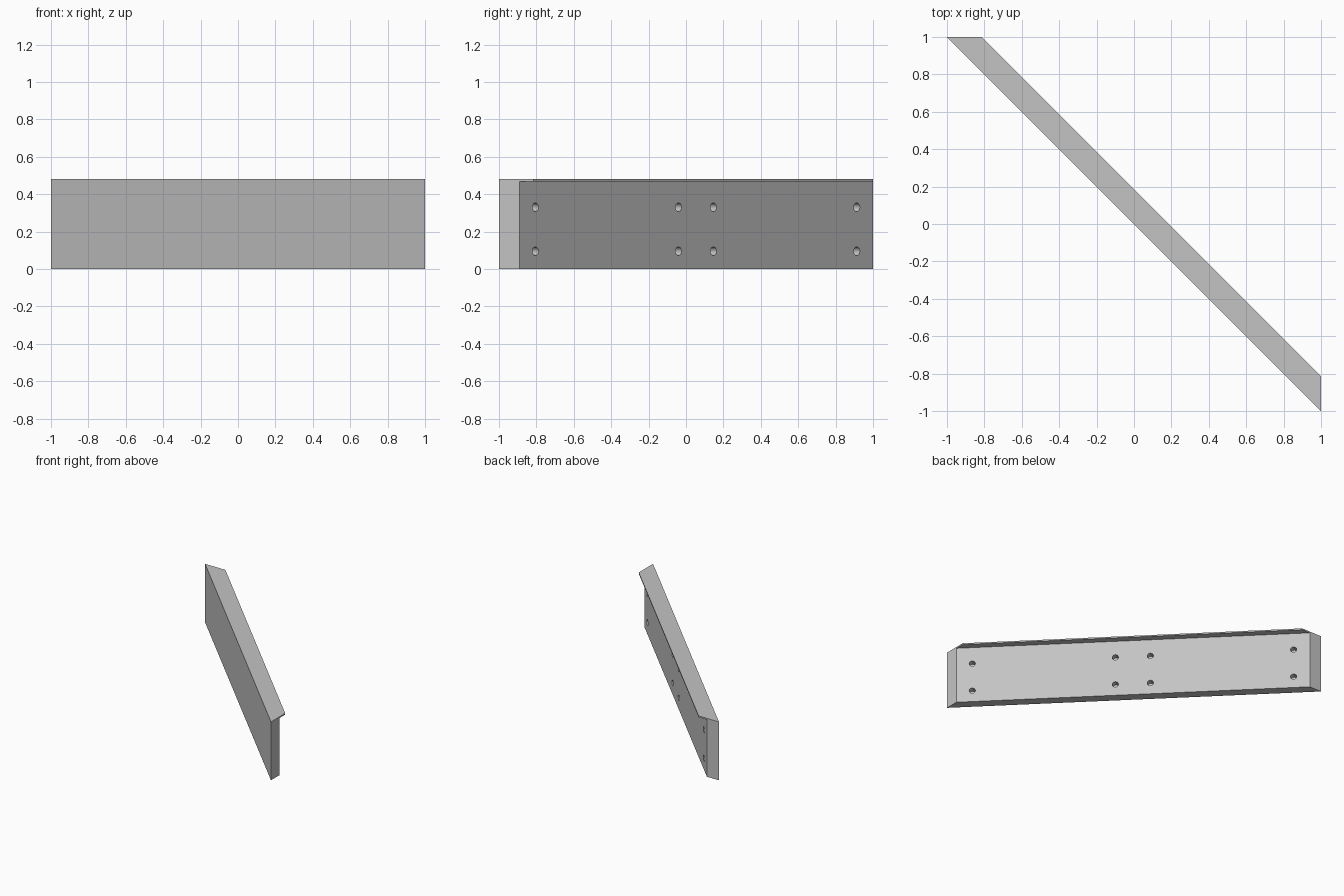
import bpy, bmesh
from math import radians
from mathutils import Vector

cube = bpy.data.objects.get("Cube")
if cube:
    bpy.data.objects.remove(cube, do_unlink=True)

HEIGHT, LIP = 0.48, 0.011
BODY_W, LIP_W = 0.11, 0.185      # widths measured along x and y at the mitred ends

grey = bpy.data.materials.new("light_grey")
grey.use_nodes = True
grey.diffuse_color = (0.55, 0.55, 0.55, 1)
grey.node_tree.nodes["Principled BSDF"].inputs["Base Color"].default_value = (0.55, 0.55, 0.55, 1)


def outline(width):
    """Diagonal strip with both ends cut square to the axes."""
    return [(-1, 1), (1, -1), (1, width - 1), (width - 1, 1)]


# Board with an overhanging top lip, sharing one closed shell
bm = bmesh.new()
rings = [[bm.verts.new((x, y, z)) for x, y in outline(w)]
         for w, z in ((BODY_W, 0), (BODY_W, HEIGHT - LIP),
                      (LIP_W, HEIGHT - LIP), (LIP_W, HEIGHT))]
# The front edge is common to the body and the lip
bm.faces.new(rings[0][::-1])
bm.faces.new(rings[3])
for low, high in zip(rings, rings[1:]):
    for i in range(4):
        j = (i + 1) % 4
        bm.faces.new((low[i], low[j], high[j], high[i]))
bmesh.ops.remove_doubles(bm, verts=bm.verts, dist=0.0001)
bmesh.ops.recalc_face_normals(bm, faces=bm.faces)
mesh = bpy.data.meshes.new("lipped_board")
bm.to_mesh(mesh)
bm.free()
board = bpy.data.objects.new("lipped_board", mesh)
bpy.context.collection.objects.link(board)
mesh.materials.append(grey)

# Blind screw holes drilled square into the back face
axis = Vector((1, 1, 0)).normalized()
cutters = []
for y in (-0.805, -0.04, 0.147, 0.913):
    for z in (0.095, 0.33):
        bpy.ops.mesh.primitive_cylinder_add(
            vertices=32, radius=0.023, depth=0.1,
            location=(BODY_W - y, y, z),
            rotation=axis.to_track_quat('Z', 'Y').to_euler())
        cutter = bpy.context.object
        cutter.name = "hole_cutter"
        cutter.hide_render = True
        cutter.data.materials.append(grey)
        cutters.append(cutter)

bpy.ops.object.select_all(action='DESELECT')
board.select_set(True)
bpy.context.view_layer.objects.active = board
for cutter in cutters:
    mod = board.modifiers.new("hole", 'BOOLEAN')
    mod.operation = 'DIFFERENCE'
    mod.solver = 'EXACT'
    mod.object = cutter
    bpy.ops.object.modifier_apply(modifier=mod.name)
    bpy.data.objects.remove(cutter, do_unlink=True)

bpy.ops.object.shade_smooth_by_angle(angle=radians(30))
